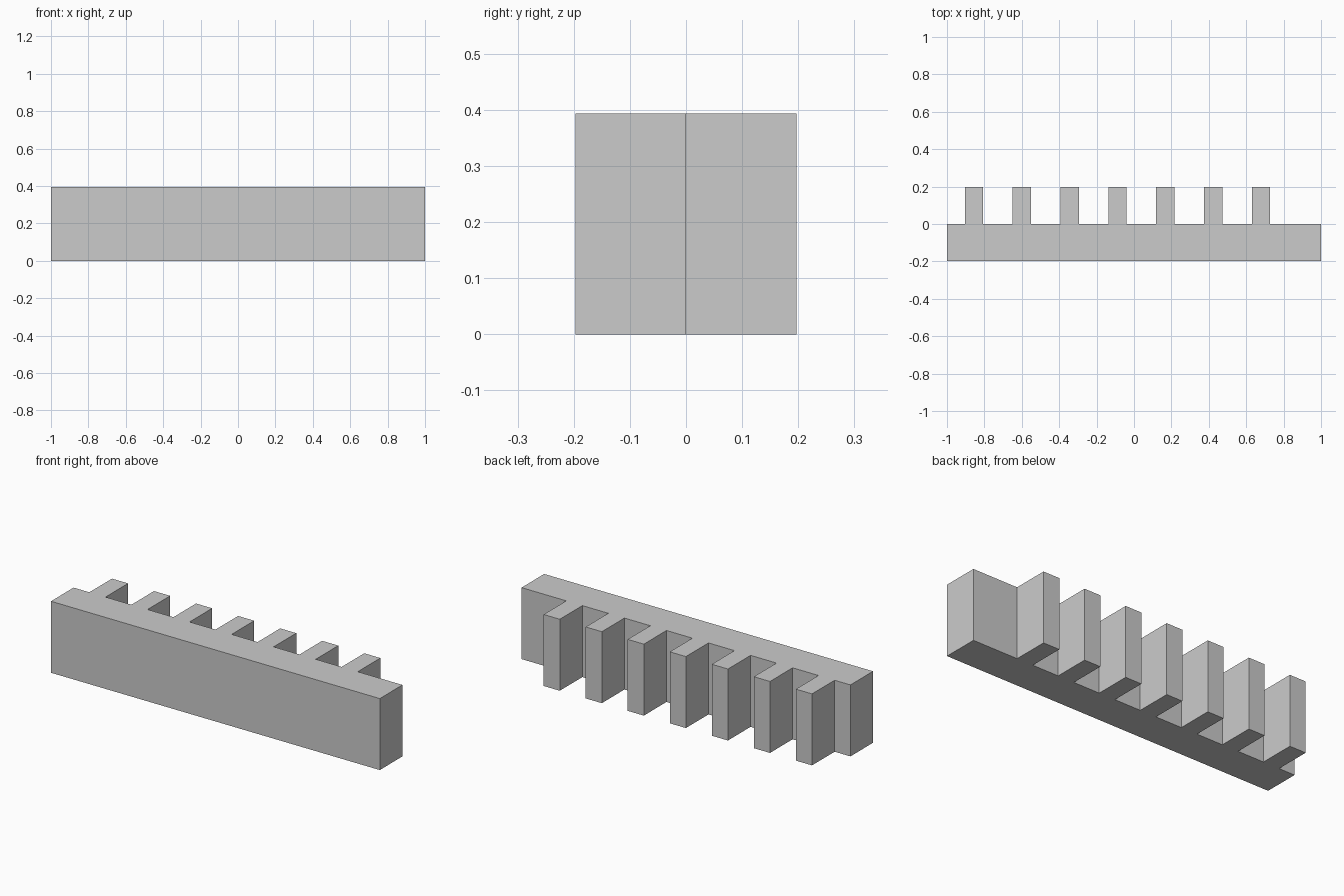
import bpy
import bmesh

cube = bpy.data.objects.get("Cube")
if cube:
    bpy.data.objects.remove(cube, do_unlink=True)

HEIGHT = 0.393
FRONT, ROOT, TIP = -0.1965, 0.0, 0.1965
TEETH, FIRST, PITCH, WIDTH = 7, -0.904, 0.2557, 0.098

# Plain grey
grey = bpy.data.materials.new("plain_grey")
grey.use_nodes = True
colour = (0.6, 0.6, 0.6, 1)
grey.diffuse_color = colour
grey.node_tree.nodes["Principled BSDF"].inputs["Base Color"].default_value = colour

# Comb outline: straight front edge, square teeth along the back
outline = [(1, ROOT), (1, FRONT), (-1, FRONT), (-1, ROOT)]
for i in range(TEETH):
    left = FIRST + i * PITCH
    right = left + WIDTH
    outline += [(left, ROOT), (left, TIP), (right, TIP), (right, ROOT)]

# Extrude the outline upward into one solid rack
bm = bmesh.new()
base = bm.faces.new([bm.verts.new((x, y, 0)) for x, y in outline])
top = bmesh.ops.extrude_face_region(bm, geom=[base], use_keep_orig=True)["geom"]
bmesh.ops.translate(bm, vec=(0, 0, HEIGHT),
                    verts=[v for v in top if isinstance(v, bmesh.types.BMVert)])
bmesh.ops.recalc_face_normals(bm, faces=bm.faces)
mesh = bpy.data.meshes.new("toothed_rack")
bm.to_mesh(mesh)
bm.free()
mesh.materials.append(grey)
rack = bpy.data.objects.new("toothed_rack", mesh)
bpy.context.collection.objects.link(rack)
